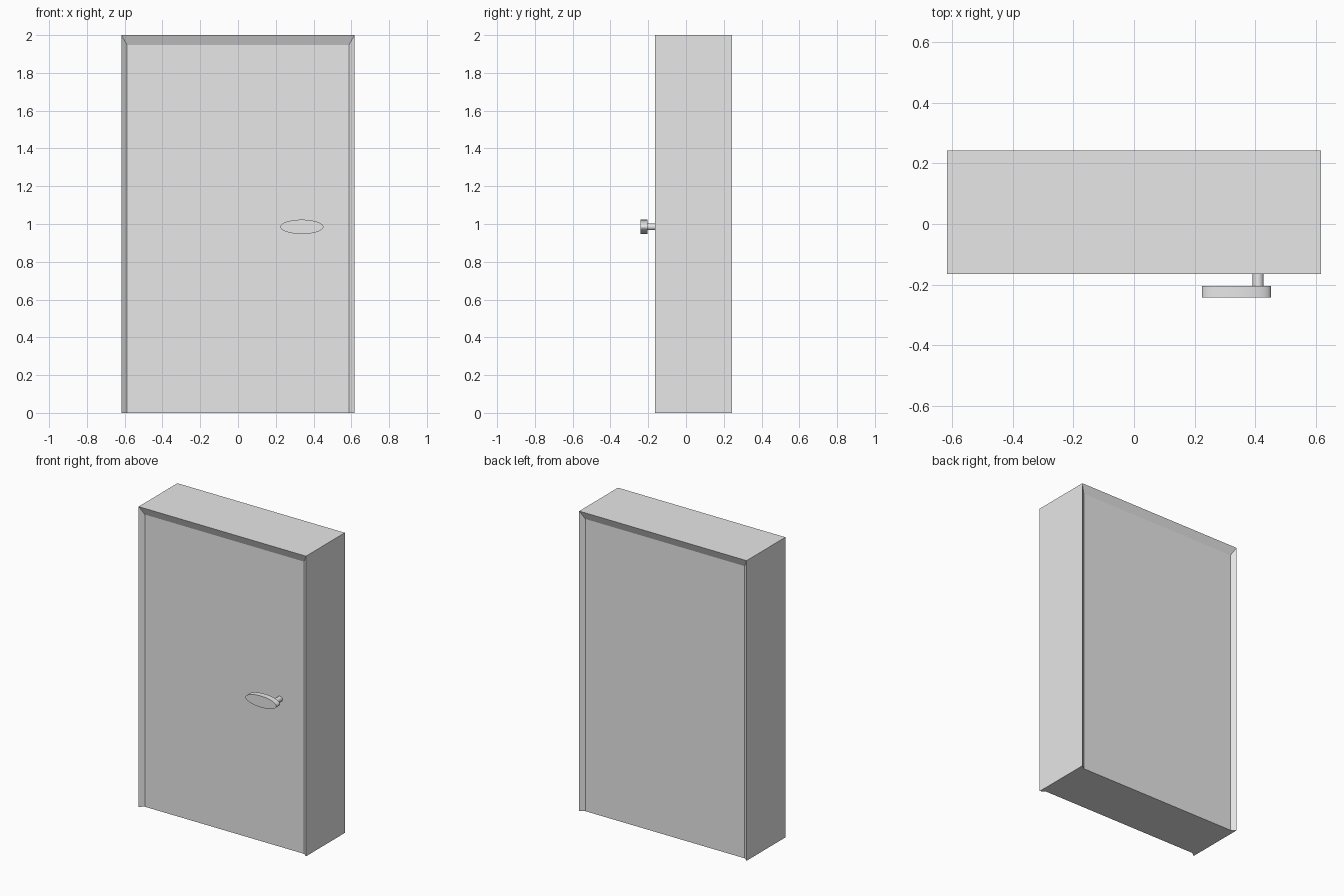
import bpy, bmesh, math

if "Cube" in bpy.data.objects:
    bpy.data.objects.remove(bpy.data.objects["Cube"])

grey = bpy.data.materials.new("plain grey")
grey.diffuse_color = (0.8, 0.8, 0.8, 1)
grey.use_nodes = True
grey.node_tree.nodes["Principled BSDF"].inputs["Base Color"].default_value = grey.diffuse_color

W, H = 0.617, 2.0               # half width and height of the slab
FRONT, BACK = -0.165, 0.243     # rim planes
SIDE, TOP, DEPTH = 0.03, 0.053, 0.022   # bevelled frame around each panel


def finish(bm, name):
    bmesh.ops.recalc_face_normals(bm, faces=bm.faces)
    me = bpy.data.meshes.new(name)
    bm.to_mesh(me)
    bm.free()
    me.materials.append(grey)
    ob = bpy.data.objects.new(name, me)
    bpy.context.collection.objects.link(ob)
    return ob


# Door slab: sunken panel on both faces, bevelled at the sides and top
bm = bmesh.new()


def panel_side(y, y_in):
    a, b = W, W - SIDE
    outer = [bm.verts.new(p) for p in ((-a, y, 0), (-a, y, H), (a, y, H), (a, y, 0))]
    inner = [bm.verts.new(p) for p in ((-b, y_in, 0), (-b, y_in, H - TOP),
                                       (b, y_in, H - TOP), (b, y_in, 0))]
    bm.faces.new(inner)
    for i in range(3):
        bm.faces.new((outer[i], outer[i + 1], inner[i + 1], inner[i]))
    return outer, inner


fo, fi = panel_side(FRONT, FRONT + DEPTH)
bo, bi = panel_side(BACK, BACK - DEPTH)
for i in range(3):
    bm.faces.new((fo[i], fo[i + 1], bo[i + 1], bo[i]))
# Underside in three strips
bm.faces.new((fo[0], fi[0], bi[0], bo[0]))
bm.faces.new((fi[0], fi[3], bi[3], bi[0]))
bm.faces.new((fi[3], fo[3], bo[3], bi[3]))
finish(bm, "door_slab")


# Handle parts: round bars along y, scaled to an ellipse
def bar(name, x, z, rx, rz, y0, y1, sides):
    bm = bmesh.new()
    ring = [(x + rx * math.cos(t), z + rz * math.sin(t))
            for t in (2 * math.pi * i / sides for i in range(sides))]
    base = bm.faces.new([bm.verts.new((px, y0, pz)) for px, pz in ring])
    ext = bmesh.ops.extrude_face_region(bm, geom=[base], use_keep_orig=True)
    moved = [g for g in ext["geom"] if isinstance(g, bmesh.types.BMVert)]
    bmesh.ops.translate(bm, verts=moved, vec=(0, y1 - y0, 0))
    ob = finish(bm, name)
    bpy.ops.object.select_all(action='DESELECT')
    ob.select_set(True)
    bpy.context.view_layer.objects.active = ob
    bpy.ops.object.shade_smooth_by_angle(angle=math.radians(40))


bar("handle_grip", 0.338, 0.985, 0.114, 0.038, -0.242, -0.204, 48)
bar("handle_stem", 0.410, 0.985, 0.018, 0.018, -0.205, FRONT + DEPTH + 0.01, 32)
